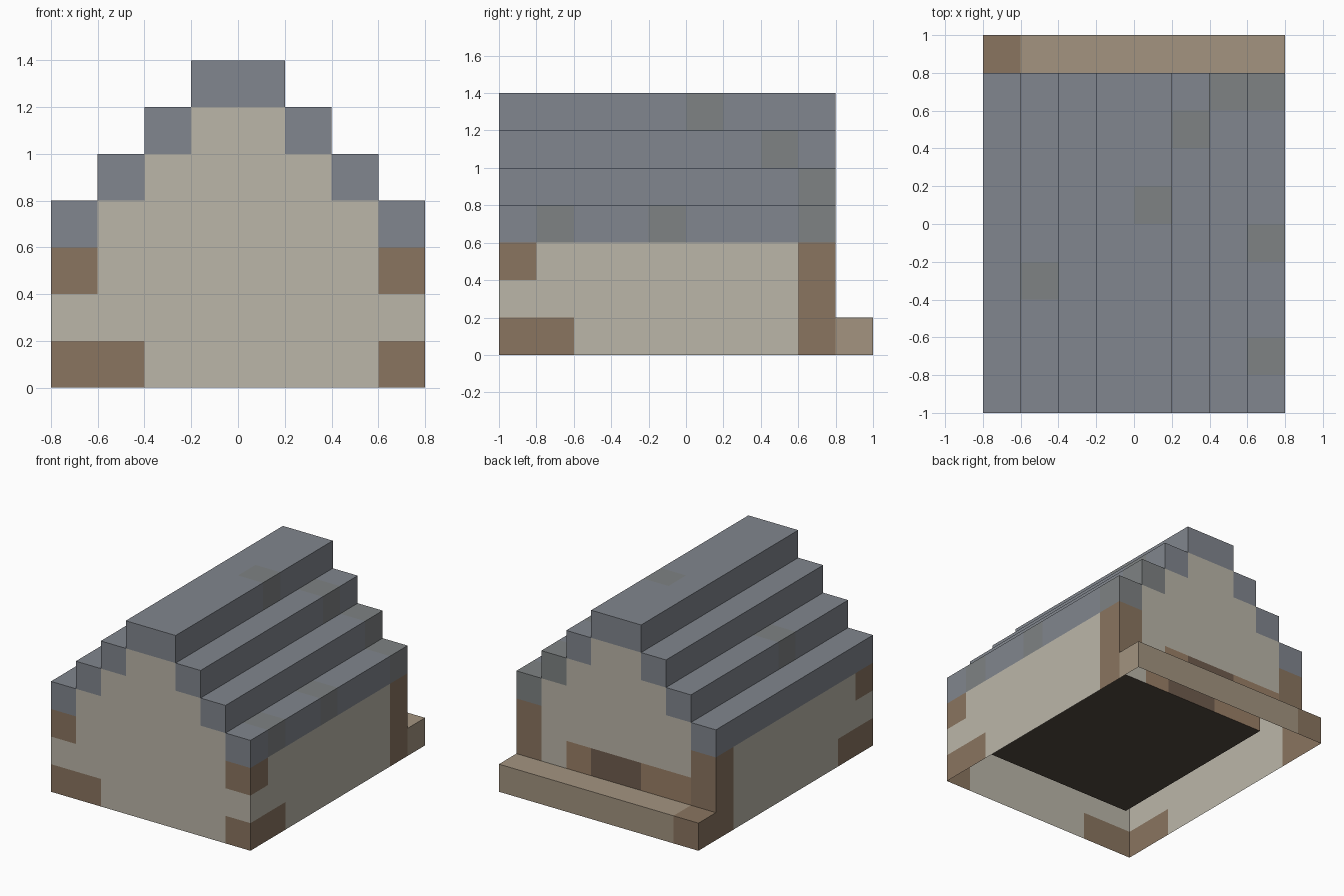
import bpy, bmesh
from mathutils import Vector

if "Cube" in bpy.data.objects:
    bpy.data.objects.remove(bpy.data.objects["Cube"])

U = 0.2          # block size
cells = {}       # (x, y, z) block index -> part name


def fill(part, xs, ys, zs):
    for x in range(*xs):
        for y in range(*ys):
            for z in range(*zs):
                cells[x, y, z] = part


def both_sides(part, xs, ys, zs):
    fill(part, xs, ys, zs)
    fill(part, (-xs[1], -xs[0]), ys, zs)


# Floor and side walls
fill("floor", (-3, 3), (-4, 3), (0, 1))
both_sides("walls", (3, 4), (-5, 4), (0, 3))

# Stepped gables, front and back
for y in (-5, 3):
    fill("walls", (-3, 3), (y, y + 1), (0, 4))
    fill("walls", (-2, 2), (y, y + 1), (4, 5))
    fill("walls", (-1, 1), (y, y + 1), (5, 6))

# Stepped roof and ridge
for i in range(3):
    both_sides("roof", (3 - i, 4 - i), (-5, 4), (3 + i, 4 + i))
fill("roof", (-1, 1), (-5, 4), (6, 7))

# Weathered roof blocks
for c in [(3, -4, 3), (3, -1, 3), (3, 3, 3), (2, 3, 4), (1, 2, 5), (0, 0, 6), (-3, -2, 4)]:
    cells[c] = "weathered_roof_blocks"

# Timber corners: full posts at the back, quoins at the front
both_sides("corner_timbers", (3, 4), (3, 4), (0, 3))
both_sides("corner_timbers", (3, 4), (-5, -4), (2, 3))
both_sides("corner_timbers", (3, 4), (-5, -3), (0, 1))
fill("corner_timbers", (-4, -2), (-5, -4), (0, 1))

# Timber band low on the back wall, with a dark middle
fill("back_band", (-3, 2), (3, 4), (0, 2))
fill("back_band_middle", (-1, 1), (3, 4), (1, 2))

# Step behind the house, with a timber end block
fill("back_step", (-3, 4), (4, 5), (0, 1))
fill("corner_timbers", (-4, -3), (4, 5), (0, 1))

COLOURS = {
    "floor": (84, 74, 65),
    "walls": (187, 182, 169),
    "roof": (129, 134, 142),
    "weathered_roof_blocks": (126, 130, 131),
    "corner_timbers": (138, 117, 96),
    "back_band": (155, 128, 103),
    "back_band_middle": (112, 93, 78),
    "back_step": (163, 148, 128),
}


def linear(c):
    c /= 255
    return c / 12.92 if c < 0.04045 else ((c + 0.055) / 1.055) ** 2.4


def build(part):
    """Mesh of the part's exposed block faces; undersides on the ground stay open."""
    bm = bmesh.new()
    for cell in [c for c, p in cells.items() if p == part]:
        centre = Vector(cell) + Vector((0.5, 0.5, 0.5))
        for axis in range(3):
            for s in (-1, 1):
                n = Vector((0, 0, 0))
                n[axis] = s
                near = tuple(int(cell[i] + n[i]) for i in range(3))
                if near in cells or near[2] < 0:
                    continue
                a = Vector((0, 0, 0))
                a[(axis + 1) % 3] = 0.5
                b = n.cross(a)
                mid = centre + n * 0.5
                bm.faces.new([bm.verts.new((mid + q) * U)
                              for q in (-a - b, a - b, a + b, b - a)])
    bmesh.ops.remove_doubles(bm, verts=bm.verts, dist=0.001)
    me = bpy.data.meshes.new(part)
    bm.to_mesh(me)
    bm.free()
    mat = bpy.data.materials.new(part)
    mat.diffuse_color = (*[linear(c) for c in COLOURS[part]], 1)
    mat.use_nodes = True
    mat.node_tree.nodes["Principled BSDF"].inputs["Base Color"].default_value = mat.diffuse_color
    me.materials.append(mat)
    bpy.context.collection.objects.link(bpy.data.objects.new(part, me))


for part in COLOURS:
    build(part)
